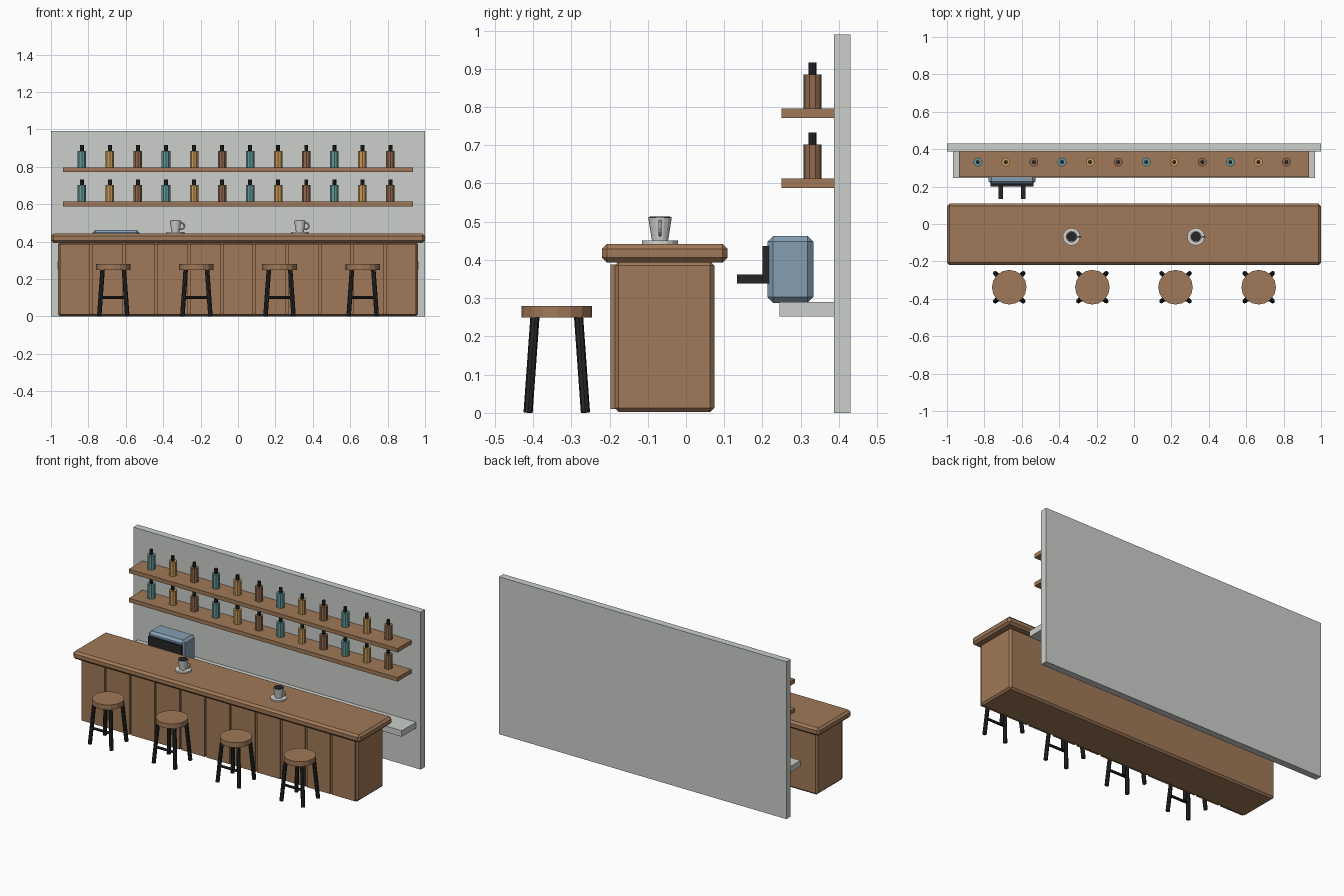
import bpy, bmesh, math
from mathutils import Vector

if "Cube" in bpy.data.objects:
    bpy.data.objects.remove(bpy.data.objects["Cube"])


def mat(name, r, g, b):
    m = bpy.data.materials.new(name)
    lin = [((c / 255 + 0.055) / 1.055) ** 2.4 for c in (r, g, b)]
    m.diffuse_color = (*lin, 1)
    m.use_nodes = True
    m.node_tree.nodes["Principled BSDF"].inputs["Base Color"].default_value = m.diffuse_color
    return m


WOOD = mat("wood", 160, 121, 88)
WALL = mat("pale_grey", 203, 207, 202)
BLACK = mat("black", 38, 38, 39)
STEEL = mat("blue_steel", 134, 158, 177)
TEAL = mat("teal_glass", 100, 152, 152)
AMBER = mat("amber_glass", 196, 152, 88)
BROWN = mat("brown_glass", 145, 105, 78)
CHINA = mat("china", 212, 212, 210)


def finish(bm, name, material):
    me = bpy.data.meshes.new(name)
    bmesh.ops.recalc_face_normals(bm, faces=bm.faces)
    bm.to_mesh(me)
    bm.free()
    me.materials.append(material)
    ob = bpy.data.objects.new(name, me)
    bpy.context.collection.objects.link(ob)
    return ob


def box(name, x, y, z, material, bevel=0):
    """Box from (min, max) ranges, with optional chamfer."""
    bm = bmesh.new()
    bmesh.ops.create_cube(bm, size=1)
    for v in bm.verts:
        v.co = [r[0] + (c + 0.5) * (r[1] - r[0]) for r, c in zip((x, y, z), v.co)]
    if bevel:
        bmesh.ops.bevel(bm, geom=bm.edges[:], offset=bevel, segments=1, affect='EDGES')
    return finish(bm, name, material)


def rod(name, a, b, r1, r2, sides, material):
    """Cylinder or cone from point a to point b."""
    a, b = Vector(a), Vector(b)
    bm = bmesh.new()
    bmesh.ops.create_cone(bm, cap_ends=True, segments=sides, radius1=r1, radius2=r2,
                          depth=(b - a).length)
    rot = Vector((0, 0, 1)).rotation_difference(b - a).to_matrix()
    for v in bm.verts:
        v.co = rot @ v.co + (a + b) / 2
    return finish(bm, name, material)


# Back wall, shelves and work surface
box("back_wall", (-1, 1), (0.387, 0.43), (0, 0.99), WALL)
box("back_counter", (-0.968, 0.968), (0.245, 0.39), (0.252, 0.29), WALL)
for z in (0.613, 0.796):
    box("shelf", (-0.935, 0.935), (0.25, 0.388), (z - 0.025, z), WOOD)
    # Bottles
    for i in range(12):
        x = -0.835 + 0.15 * i
        rod("bottle", (x, 0.331, z), (x, 0.331, z + 0.089), 0.024, 0.024, 10,
            (TEAL, AMBER, BROWN)[i % 3])
        rod("bottle_neck", (x, 0.331, z + 0.089), (x, 0.331, z + 0.12), 0.0105, 0.0105, 8, BLACK)

# Bar counter with front planks
box("bar_body", (-0.963, 0.963), (-0.187, 0.074), (0.002, 0.396), WOOD, 0.011)
box("bar_top", (-1, 1), (-0.22, 0.109), (0.393, 0.442), WOOD, 0.013)
N = 11
pitch = 1.92 / N
for i in range(N):
    x = -0.96 + pitch * (i + 0.5)
    w = pitch / 2 - 0.007
    box("front_plank", (x - w, x + w), (-0.197, -0.18), (0.01, 0.388), WOOD)

# Coffee machine
box("machine_body", (-0.778, -0.527), (0.213, 0.333), (0.288, 0.463), STEEL, 0.015)
box("machine_panel", (-0.766, -0.538), (0.2, 0.22), (0.338, 0.437), BLACK)
for x in (-0.712, -0.592):
    box("machine_handle", (x - 0.012, x + 0.012), (0.133, 0.202), (0.338, 0.362), BLACK)

# Cups on saucers
for x in (-0.334, 0.331):
    y = -0.068
    rod("saucer", (x, y, 0.441), (x, y, 0.451), 0.047, 0.047, 16, CHINA)
    rod("cup", (x, y, 0.45), (x, y, 0.511), 0.021, 0.031, 16, CHINA)
    rod("coffee", (x, y, 0.505), (x, y, 0.514), 0.027, 0.027, 16, BLACK)
    bpy.ops.mesh.primitive_torus_add(major_segments=12, minor_segments=6, major_radius=0.017,
                                     minor_radius=0.0045, location=(x + 0.031, y, 0.483),
                                     rotation=(math.pi / 2, 0, 0))
    bpy.context.object.name = "cup_handle"
    bpy.context.object.data.materials.append(CHINA)

# Stools
for i in range(4):
    x, y = -0.667 + 0.4445 * i, -0.338
    rod("stool_seat", (x, y, 0.249), (x, y, 0.28), 0.0925, 0.0925, 16, WOOD)
    for sx in (-1, 1):
        for sy in (-1, 1):
            rod("stool_leg", (x + sx * 0.075, y + sy * 0.075, 0.001),
                (x + sx * 0.057, y + sy * 0.057, 0.252), 0.012, 0.012, 8, BLACK)
    rod("foot_rest", (x - 0.068, y - 0.068, 0.102), (x + 0.068, y - 0.068, 0.102),
        0.008, 0.008, 8, BLACK)
